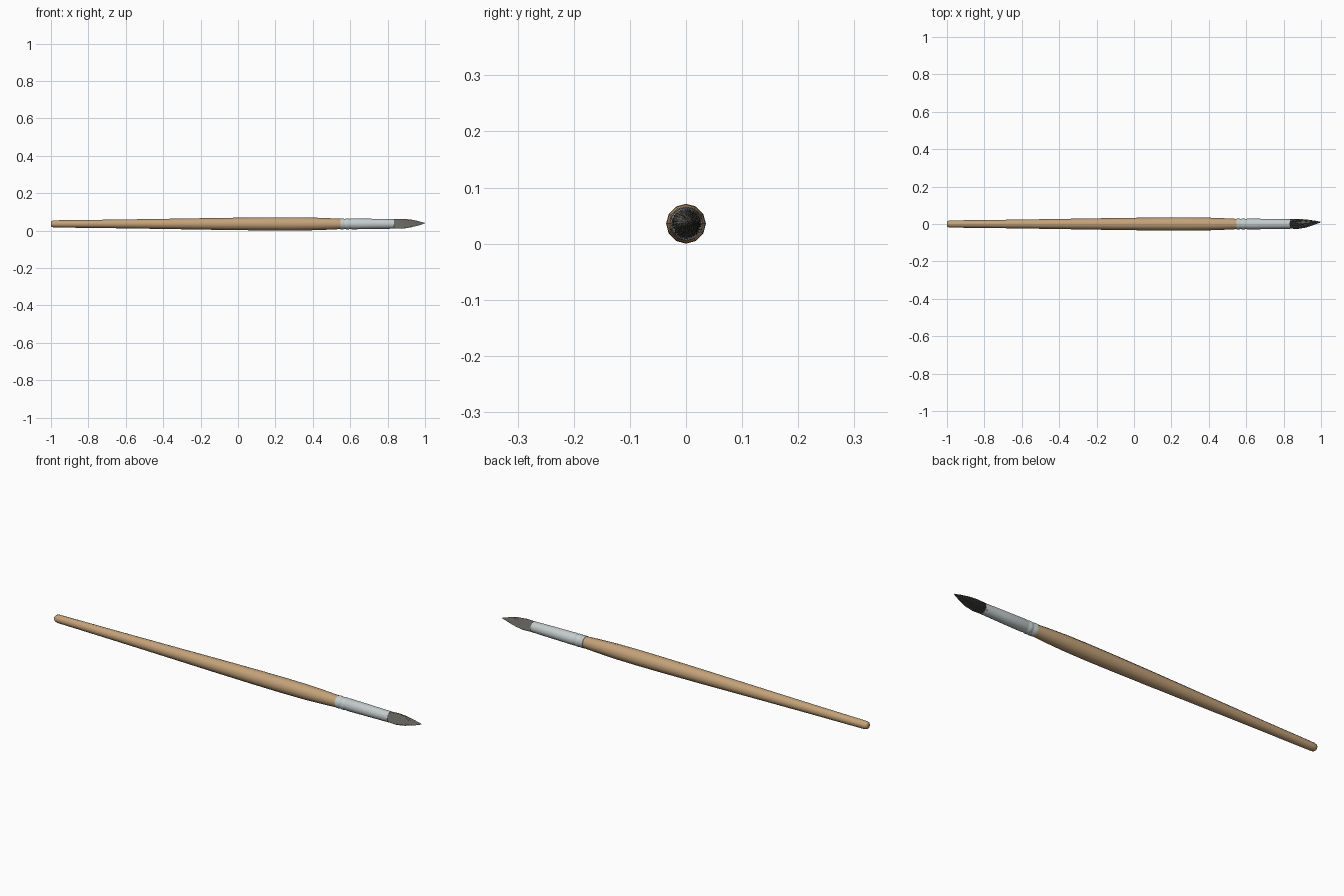
import bpy, bmesh, math, random
from mathutils import Vector

if "Cube" in bpy.data.objects:
    bpy.data.objects.remove(bpy.data.objects["Cube"])

random.seed(4)
ZC = 0.0355  # height of the brush axis


def material(name, color):
    m = bpy.data.materials.new(name)
    m.diffuse_color = (*color, 1)
    m.use_nodes = True
    m.node_tree.nodes["Principled BSDF"].inputs["Base Color"].default_value = m.diffuse_color
    return m


def finish(name, bm, mat, angle):
    bmesh.ops.recalc_face_normals(bm, faces=bm.faces)
    me = bpy.data.meshes.new(name)
    bm.to_mesh(me)
    bm.free()
    me.materials.append(mat)
    ob = bpy.data.objects.new(name, me)
    bpy.context.collection.objects.link(ob)
    bpy.context.view_layer.objects.active = ob
    ob.select_set(True)
    bpy.ops.object.shade_smooth_by_angle(angle=math.radians(angle))
    ob.select_set(False)
    return ob


def tube(bm, centers, radii, sides):
    """Skin rings of given radii around points running along x, with capped ends."""
    rings = []
    for c, r in zip(centers, radii):
        rings.append([bm.verts.new(c + Vector((0, r * math.sin(a), r * math.cos(a))))
                      for a in (2 * math.pi * i / sides for i in range(sides))])
    for a, b in zip(rings, rings[1:]):
        for i in range(sides):
            j = (i + 1) % sides
            bm.faces.new((a[i], a[j], b[j], b[i]))
    bm.faces.new(rings[0])
    bm.faces.new(rings[-1])


def lathe(name, profile, sides, mat, angle):
    bm = bmesh.new()
    tube(bm, [Vector((x, 0, ZC)) for x, r in profile], [r for x, r in profile], sides)
    return finish(name, bm, mat, angle)


wood = material("wood", (0.55, 0.36, 0.19))
metal = material("metal", (0.55, 0.60, 0.60))
hair = material("hair", (0.13, 0.125, 0.11))

# tapered wooden handle with rounded butt
lathe("handle", [(-1.0, 0.011), (-0.996, 0.016), (-0.985, 0.019), (-0.96, 0.0195),
                 (-0.7, 0.0225), (-0.4, 0.027), (-0.1, 0.032), (0.1, 0.0345),
                 (0.25, 0.0355), (0.38, 0.0345), (0.48, 0.031), (0.56, 0.027)],
      12, wood, 40)

# metal ferrule with two crimped rings and a recessed mouth
lathe("ferrule", [(0.548, 0.027), (0.549, 0.029), (0.562, 0.0295), (0.568, 0.0275),
                  (0.574, 0.0275), (0.58, 0.0295), (0.59, 0.0295), (0.596, 0.0275),
                  (0.602, 0.0275), (0.608, 0.029), (0.72, 0.0275), (0.835, 0.0255),
                  (0.835, 0.0245), (0.8, 0.0245)],
      16, metal, 40)

# bristles: sunflower-packed hairs bulging, then converging on a slightly bent tip
bm = bmesh.new()
COUNT = 420
SHAPE = [(0.0, 1.0), (0.3, 1.1), (0.55, 0.92), (0.8, 0.52), (1.0, 0.08)]
for k in range(COUNT):
    q = math.sqrt((k + 0.5) / COUNT)
    a = k * 2.39996
    length = 0.165 * (1 - 0.25 * q * random.random())
    pts, radii = [], []
    for t, s in SHAPE:
        u = t * length / 0.165
        spread = 0.0235 * q * (s + 0.15 * (t - u))
        jit = 0.0012 * t
        pts.append(Vector((0.833 + 0.165 * u,
                           spread * math.cos(a) + 0.010 * u ** 2 + random.uniform(-jit, jit),
                           ZC + spread * math.sin(a) + 0.004 * u ** 2 + random.uniform(-jit, jit))))
        radii.append(0.0014 * (1 - 0.8 * t ** 2))
    pts[0].x = 0.81
    tube(bm, pts, radii, 3)
finish("bristles", bm, hair, 30)
